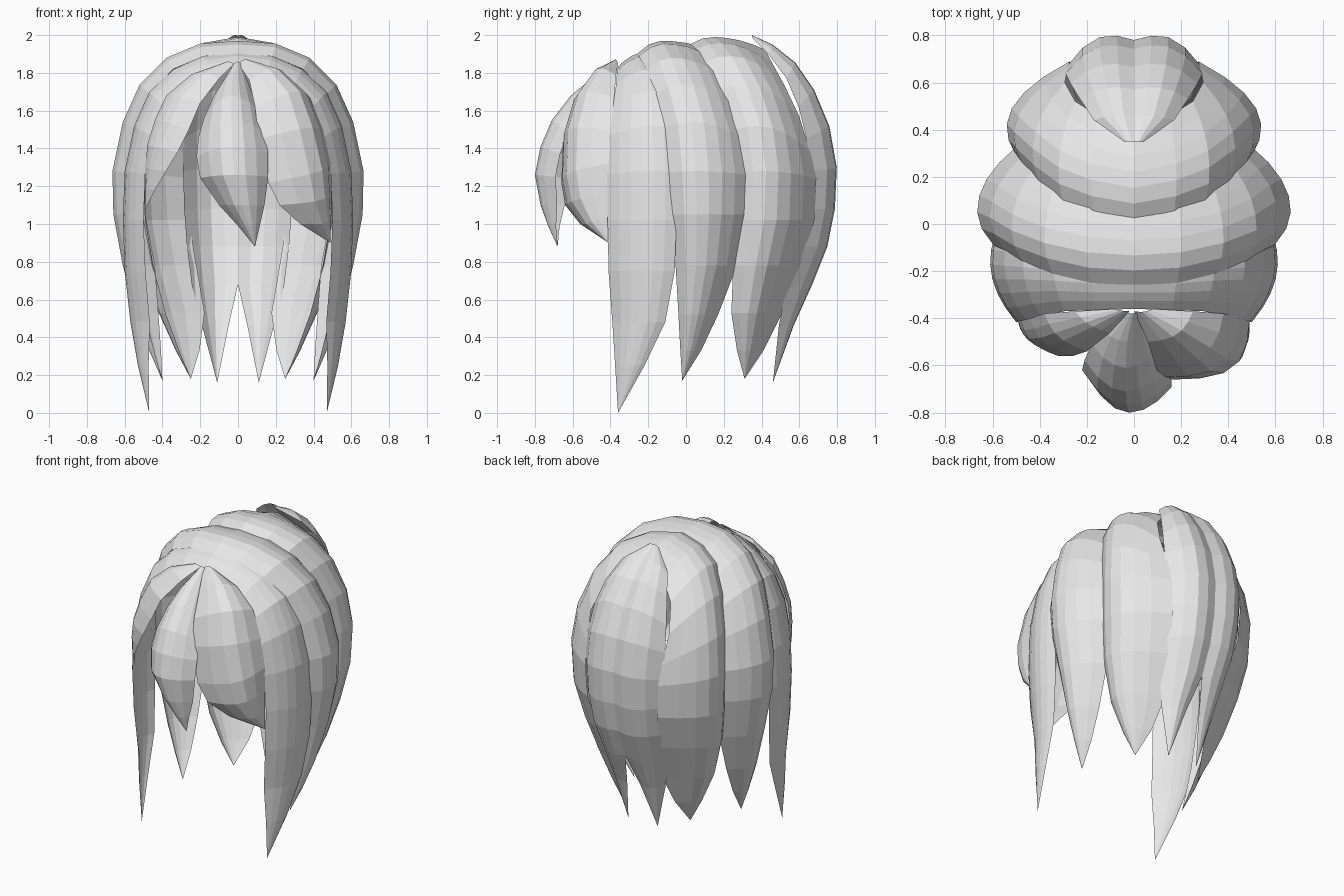
import bpy, bmesh, math
from mathutils import Vector

cube = bpy.data.objects.get("Cube")
if cube:
    bpy.data.objects.remove(cube, do_unlink=True)

GREY = (0.8, 0.8, 0.8, 1.0)
mat = bpy.data.materials.new("hair_grey")
mat.use_nodes = True
mat.diffuse_color = GREY
bsdf = next(n for n in mat.node_tree.nodes if n.type == 'BSDF_PRINCIPLED')
bsdf.inputs["Base Color"].default_value = GREY


def make_lock(name, grid, mirror=False):
    """Skin a grid of points as an open, flat-shaded lock of hair."""
    bm = bmesh.new()
    rows = [[bm.verts.new(p) for p in row] for row in grid]
    for a, b in zip(rows, rows[1:]):
        for i in range(len(a) - 1):
            bm.faces.new((a[i], a[i + 1], b[i + 1], b[i]))
    bmesh.ops.remove_doubles(bm, verts=bm.verts[:], dist=0.002)
    bm.normal_update()
    # make the faces point away from the middle of the head
    middle = Vector((0, 0, 1.15))
    facing = sum(f.normal.dot(f.calc_center_median() - middle) * f.calc_area()
                 for f in bm.faces)
    if facing < 0:
        bmesh.ops.reverse_faces(bm, faces=bm.faces[:])
    me = bpy.data.meshes.new(name)
    bm.to_mesh(me)
    bm.free()
    me.materials.append(mat)
    ob = bpy.data.objects.new(name, me)
    bpy.context.collection.objects.link(ob)
    if mirror:
        mod = ob.modifiers.new("mirror", 'MIRROR')
        mod.use_mirror_merge = True
        mod.merge_threshold = 0.002
    return ob


def arched(path, place, ridge, inset_a, inset_b, top_b=1.0, u0=0.0,
           full=0.3, cols=6):
    """Grid along a ridge path (u, z) spanning v from a to b.
    Both edges sink toward the head, giving an arched cross-section."""
    grid = []
    for i, (u, z, a, b) in enumerate(path):
        inward = Vector((u0 - u, min(z, 1.2) - z))
        if inward.length > 0:
            inward.normalize()
        width = min(1, abs(b - a) / full)
        sink_b = inset_b * (top_b + (1 - top_b) * min(1, i / 4))
        row = []
        for c in range(cols + 1):
            s = c / cols
            if s < ridge:
                d = inset_a * ((ridge - s) / ridge) ** 2
            else:
                d = sink_b * ((s - ridge) / (1 - ridge)) ** 2
            d *= width
            row.append(place(u + inward.x * d, a + (b - a) * s,
                             z + inward.y * d))
        grid.append(row)
    return grid


def swept(inner, outer, bulge, cols=5):
    """Grid between two edge curves, bulging outward in the middle."""
    grid = []
    for p, q in zip(inner, outer):
        p, q = Vector(p), Vector(q)
        mid = (p + q) / 2
        out = Vector((mid.x, mid.y + 0.27, (mid.z - 1.25) * 0.5)).normalized()
        size = bulge * min(1, (q - p).length / 0.42)
        grid.append([p.lerp(q, c / cols)
                     + out * size * math.sin(math.pi * c / cols)
                     for c in range(cols + 1)])
    return grid


def to_side(u, v, z):
    return (u, v, z)


def to_back(u, v, z):
    return (v, u, z)


def to_front(u, v, z):
    return (v, -u, z)


# Side locks, each running from the parting to a tip: x, z, front y, rear y
front_side = [
    (0, 1.91, -.36, -.15), (.18, 1.89, -.365, -.14), (.34, 1.82, -.37, -.11),
    (.47, 1.70, -.39, -.08), (.55, 1.52, -.41, -.06), (.60, 1.28, -.415, -.05),
    (.61, 1.02, -.415, -.05), (.60, .75, -.41, -.06), (.57, .48, -.39, -.11),
    (.53, .25, -.375, -.22), (.47, 0, -.36, -.36)]
middle_side = [
    (0, 1.97, -.26, .12), (.20, 1.955, -.25, .14), (.38, 1.88, -.21, .18),
    (.52, 1.74, -.16, .24), (.61, 1.54, -.11, .30), (.665, 1.28, -.09, .33),
    (.66, 1.05, -.075, .32), (.61, .78, -.055, .27), (.54, .52, -.04, .17),
    (.47, .33, -.03, .08), (.40, .17, -.02, -.02)]
rear_side = [
    (0, 1.99, .02, .42), (.18, 1.96, .05, .46), (.32, 1.89, .10, .52),
    (.43, 1.74, .18, .60), (.51, 1.52, .26, .66), (.54, 1.28, .29, .69),
    (.53, 1.02, .28, .68), (.49, .78, .25, .61), (.42, .53, .24, .51),
    (.33, .33, .27, .41), (.25, .18, .31, .31)]
make_lock("front_side_locks",
          arched(front_side, to_side, .7, .11, .02, .25), True)
make_lock("middle_side_locks",
          arched(middle_side, to_side, .35, .07, .17, .25), True)
make_lock("rear_side_locks",
          arched(rear_side, to_side, .3, .04, .27, .25), True)

# Back locks, joined down the middle and split at the tips: y, z, inner x, outer x
back = [
    (.35, 2.0, 0, .04), (.46, 1.95, 0, .17), (.58, 1.855, 0, .23),
    (.68, 1.71, 0, .27), (.76, 1.52, 0, .29), (.80, 1.30, 0, .29),
    (.79, 1.08, 0, .285), (.75, .88, 0, .27), (.67, .68, 0, .245),
    (.57, .46, .05, .19), (.46, .16, .11, .11)]
make_lock("back_locks",
          arched(back, to_back, .35, .02, .14, .5, .2, .25, 4), True)

# Middle fringe lock: forward distance, z, right x, left x
fringe = [
    (.38, 1.86, -.03, .02), (.50, 1.77, -.13, .07), (.61, 1.68, -.18, .11),
    (.71, 1.55, -.21, .14), (.77, 1.41, -.22, .16), (.80, 1.26, -.20, .16),
    (.77, 1.10, -.10, .14), (.73, .99, 0, .115), (.68, .88, .09, .09)]
make_lock("middle_fringe",
          arched(fringe, to_front, .5, .16, .11, 1, .2))

# Left fringe lock, sweeping down to the left temple
make_lock("left_fringe", swept(
    [(0, -.37, 1.85), (.06, -.50, 1.76), (.09, -.60, 1.62), (.11, -.65, 1.45),
     (.16, -.66, 1.22), (.22, -.64, 1.10), (.33, -.56, 1.0), (.49, -.41, .90)],
    [(.08, -.36, 1.85), (.25, -.37, 1.79), (.38, -.38, 1.67), (.45, -.40, 1.50),
     (.49, -.41, 1.32), (.49, -.41, 1.18), (.49, -.41, 1.04), (.49, -.41, .90)],
    .12))

# Right fringe lock, shorter and swept to the right temple
make_lock("right_fringe", swept(
    [(-.02, -.37, 1.85), (-.10, -.46, 1.77), (-.20, -.54, 1.64),
     (-.26, -.56, 1.50), (-.32, -.56, 1.38), (-.38, -.53, 1.28),
     (-.44, -.48, 1.18), (-.49, -.41, 1.08)],
    [(-.08, -.36, 1.85), (-.25, -.37, 1.79), (-.38, -.38, 1.68),
     (-.44, -.40, 1.55), (-.48, -.41, 1.42), (-.49, -.41, 1.30),
     (-.49, -.41, 1.20), (-.49, -.41, 1.08)],
    .07))
